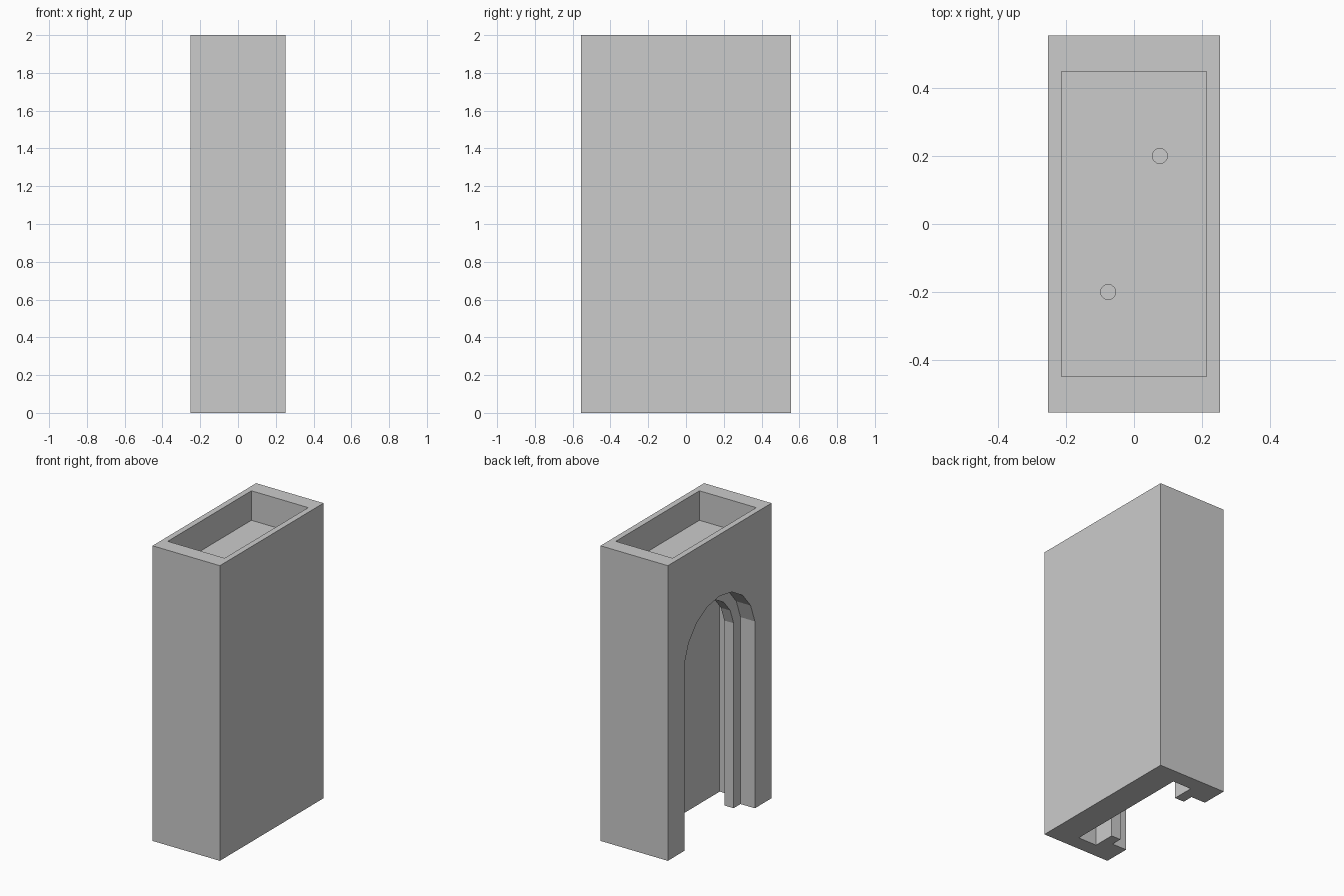
import bpy, bmesh, math
from mathutils import Vector, Matrix

if "Cube" in bpy.data.objects:
    bpy.data.objects.remove(bpy.data.objects["Cube"], do_unlink=True)

HALF_X, HALF_Y, HEIGHT = 0.2525, 0.555, 2.0
FLOOR = 1.8     # floor of the top tray
SPRING = 1.2    # centre height of the arches

grey = bpy.data.materials.new("plain grey")
grey.use_nodes = True
colour = (0.6, 0.6, 0.6, 1)
grey.diffuse_color = colour
grey.node_tree.nodes["Principled BSDF"].inputs["Base Color"].default_value = colour


def finish(name, bm):
    bmesh.ops.recalc_face_normals(bm, faces=bm.faces)
    mesh = bpy.data.meshes.new(name)
    bm.to_mesh(mesh)
    bm.free()
    mesh.materials.append(grey)
    obj = bpy.data.objects.new(name, mesh)
    bpy.context.collection.objects.link(obj)
    return obj


def box(name, x, y, z0, z1):
    bm = bmesh.new()
    size = Matrix.Diagonal((2 * x, 2 * y, z1 - z0, 1))
    bmesh.ops.create_cube(bm, size=1, matrix=Matrix.Translation((0, 0, (z0 + z1) / 2)) @ size)
    return finish(name, bm)


def arch(name, half_width, x0, x1):
    """Round-topped doorway profile, extruded along x."""
    radius = half_width / math.cos(math.radians(10))
    angles = [math.radians(a) for a in range(10, 171, 20)]
    profile = [(half_width, -0.1)]
    profile += [(radius * math.cos(a), SPRING + radius * math.sin(a)) for a in angles]
    profile.append((-half_width, -0.1))
    bm = bmesh.new()
    face = bm.faces.new([bm.verts.new((x0, y, z)) for y, z in profile])
    side = bmesh.ops.extrude_face_region(bm, geom=[face])
    moved = [v for v in side["geom"] if isinstance(v, bmesh.types.BMVert)]
    bmesh.ops.translate(bm, verts=moved, vec=(x1 - x0, 0, 0))
    return finish(name, bm)


def scoop(name, sign):
    """Tapered hollow, wide at its outer end and narrow at the middle."""
    bm = bmesh.new()
    for centre, radius in (((0.058, 0.162), 0.084), ((-0.004, -0.01), 0.018)):
        place = Vector((centre[0] * sign, centre[1] * sign, FLOOR))
        bmesh.ops.create_uvsphere(bm, u_segments=18, v_segments=10, radius=radius,
                                  matrix=Matrix.Translation(place))
    hull = bmesh.ops.convex_hull(bm, input=bm.verts)
    loose = {g for g in hull["geom_interior"] + hull["geom_unused"]
             if isinstance(g, bmesh.types.BMVert)}
    bmesh.ops.delete(bm, geom=list(loose), context='VERTS')
    return finish(name, bm)


def drain(name, sign):
    bm = bmesh.new()
    bmesh.ops.create_cone(bm, cap_ends=True, segments=16, radius1=0.022, radius2=0.022, depth=0.2,
                          matrix=Matrix.Translation((0.076 * sign, 0.2 * sign, FLOOR - 0.08)))
    return finish(name, bm)


# Solid block and the shapes removed from it
body = box("tower_body", HALF_X, HALF_Y, 0, HEIGHT)
cutters = [
    box("tray_cutter", 0.213, 0.448, FLOOR, HEIGHT + 0.1),
    arch("opening_cutter", 0.377, -0.4, -0.145),
    arch("neck_cutter", 0.303, -0.2, 0.0),
    arch("cavity_cutter", 0.452, -0.075, 0.0635),
]
for sign, side in ((1, "back"), (-1, "front")):
    cutters += [scoop(side + "_scoop_cutter", sign), drain(side + "_drain_cutter", sign)]

for cutter in cutters:
    cut = body.modifiers.new(cutter.name, 'BOOLEAN')
    cut.operation = 'DIFFERENCE'
    cut.solver = 'EXACT'
    cut.object = cutter
    cutter.hide_render = True

# Bake the cuts and discard the helpers
bpy.context.view_layer.update()
graph = bpy.context.evaluated_depsgraph_get()
carved = bpy.data.meshes.new_from_object(body.evaluated_get(graph))
body.modifiers.clear()
body.data = carved
for cutter in cutters:
    bpy.data.objects.remove(cutter, do_unlink=True)
carved.materials.clear()
carved.materials.append(grey)
for face in carved.polygons:
    face.material_index = 0
    face.use_smooth = False
